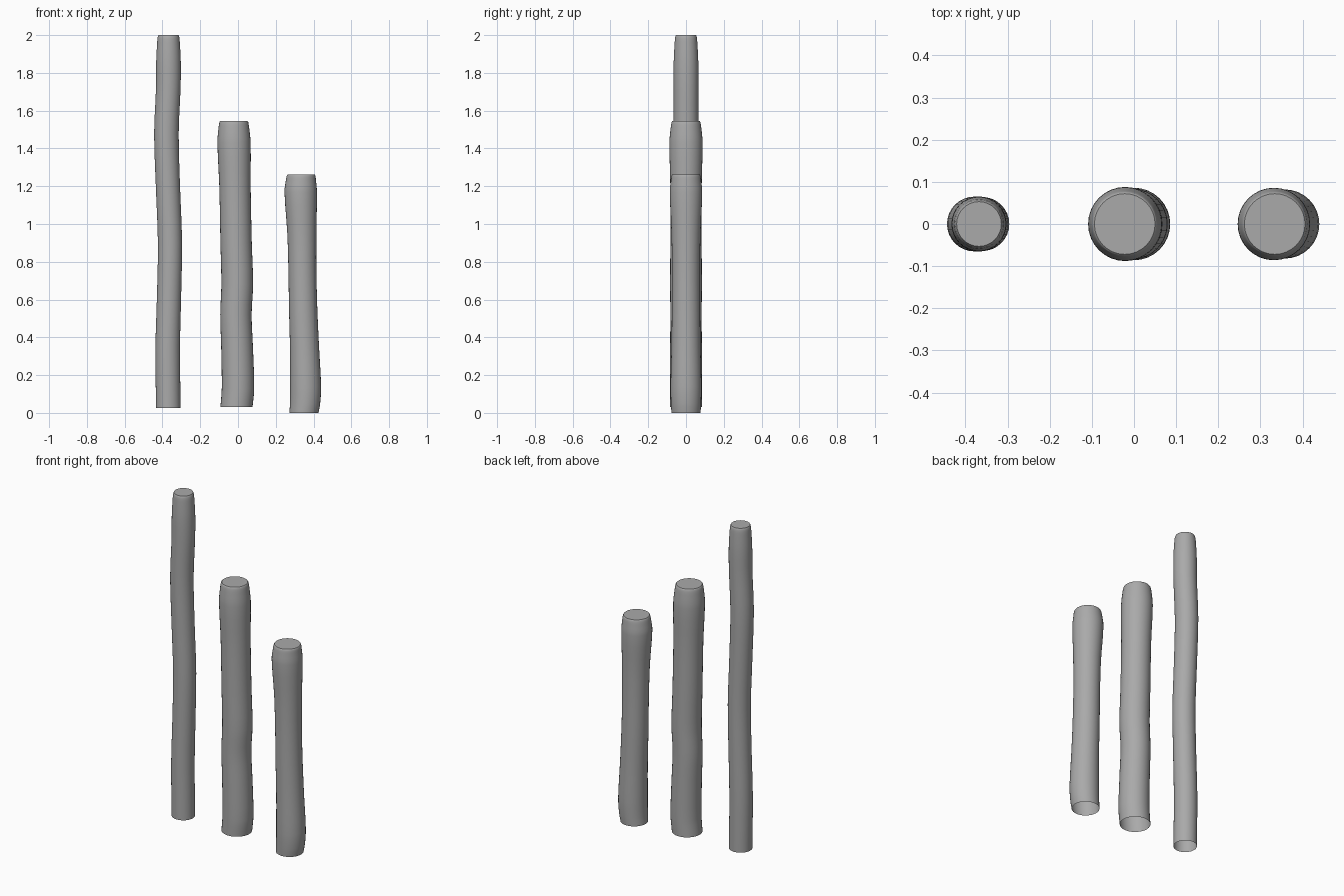
import bpy, bmesh, math

if "Cube" in bpy.data.objects:
    bpy.data.objects.remove(bpy.data.objects["Cube"])

grey = bpy.data.materials.new("weathered_grey")
grey.diffuse_color = (0.4, 0.4, 0.4, 1)
grey.use_nodes = True
grey.node_tree.nodes["Principled BSDF"].inputs["Base Color"].default_value = grey.diffuse_color
SIDES = 32


def smooth_rings(keys, steps=3):
    """Catmull-Rom interpolation through (z, centre x, radius) keys."""
    out = []
    for i in range(len(keys) - 1):
        p = [keys[max(0, min(len(keys) - 1, i + k))] for k in (-1, 0, 1, 2)]
        for s in range(steps):
            t = s / steps
            h = t * t * (3 - 2 * t)
            a, b = p[1], p[2]
            ring = [a[0] + (b[0] - a[0]) * t]
            for c in (1, 2):
                span = b[0] - a[0]
                m1 = (b[c] - p[0][c]) / max(b[0] - p[0][0], 1e-6) * span
                m2 = (p[3][c] - a[c]) / max(p[3][0] - a[0], 1e-6) * span
                ring.append(a[c] * (1 - h) + b[c] * h
                            + (t**3 - 2 * t * t + t) * m1 + (t**3 - t * t) * m2)
            out.append(tuple(ring))
    return out + [keys[-1]]


def post(name, keys):
    """Wavering round post: open at the bottom, capped at the top."""
    bm = bmesh.new()
    rings = []
    for z, cx, r in smooth_rings(keys):
        rings.append([bm.verts.new((cx + r * math.cos(a), r * math.sin(a), z))
                      for a in (2 * math.pi * k / SIDES for k in range(SIDES))])
    for lo, hi in zip(rings, rings[1:]):
        for k in range(SIDES):
            n = (k + 1) % SIDES
            bm.faces.new((lo[k], lo[n], hi[n], hi[k]))
    bm.faces.new(rings[-1])
    mesh = bpy.data.meshes.new(name)
    bm.to_mesh(mesh)
    bm.free()
    mesh.materials.append(grey)
    ob = bpy.data.objects.new(name, mesh)
    bpy.context.collection.objects.link(ob)
    bpy.ops.object.select_all(action='DESELECT')
    ob.select_set(True)
    bpy.context.view_layer.objects.active = ob
    bpy.ops.object.shade_smooth_by_angle(angle=math.radians(30))


# keys: height, centre x, radius
post("tall_post", [
    (0.026, -0.369, 0.065), (0.35, -0.372, 0.065), (0.62, -0.365, 0.064),
    (0.90, -0.360, 0.064), (1.20, -0.371, 0.064), (1.48, -0.379, 0.065),
    (1.72, -0.369, 0.065), (1.86, -0.368, 0.065), (1.96, -0.368, 0.060),
    (1.99, -0.368, 0.057), (2.0, -0.368, 0.053)])

post("middle_post", [
    (0.032, -0.008, 0.085), (0.13, 0.000, 0.086), (0.35, -0.005, 0.084),
    (0.52, -0.011, 0.083), (0.68, -0.004, 0.084), (0.90, -0.010, 0.083),
    (1.20, -0.016, 0.083), (1.43, -0.021, 0.088), (1.51, -0.022, 0.081),
    (1.54, -0.022, 0.076), (1.545, -0.022, 0.072)])

post("short_post", [
    (0.0, 0.349, 0.077), (0.05, 0.355, 0.080), (0.14, 0.358, 0.082),
    (0.35, 0.352, 0.077), (0.55, 0.345, 0.075), (0.75, 0.341, 0.074),
    (0.95, 0.338, 0.077), (1.17, 0.332, 0.086), (1.23, 0.333, 0.080),
    (1.255, 0.334, 0.076), (1.262, 0.334, 0.072)])
